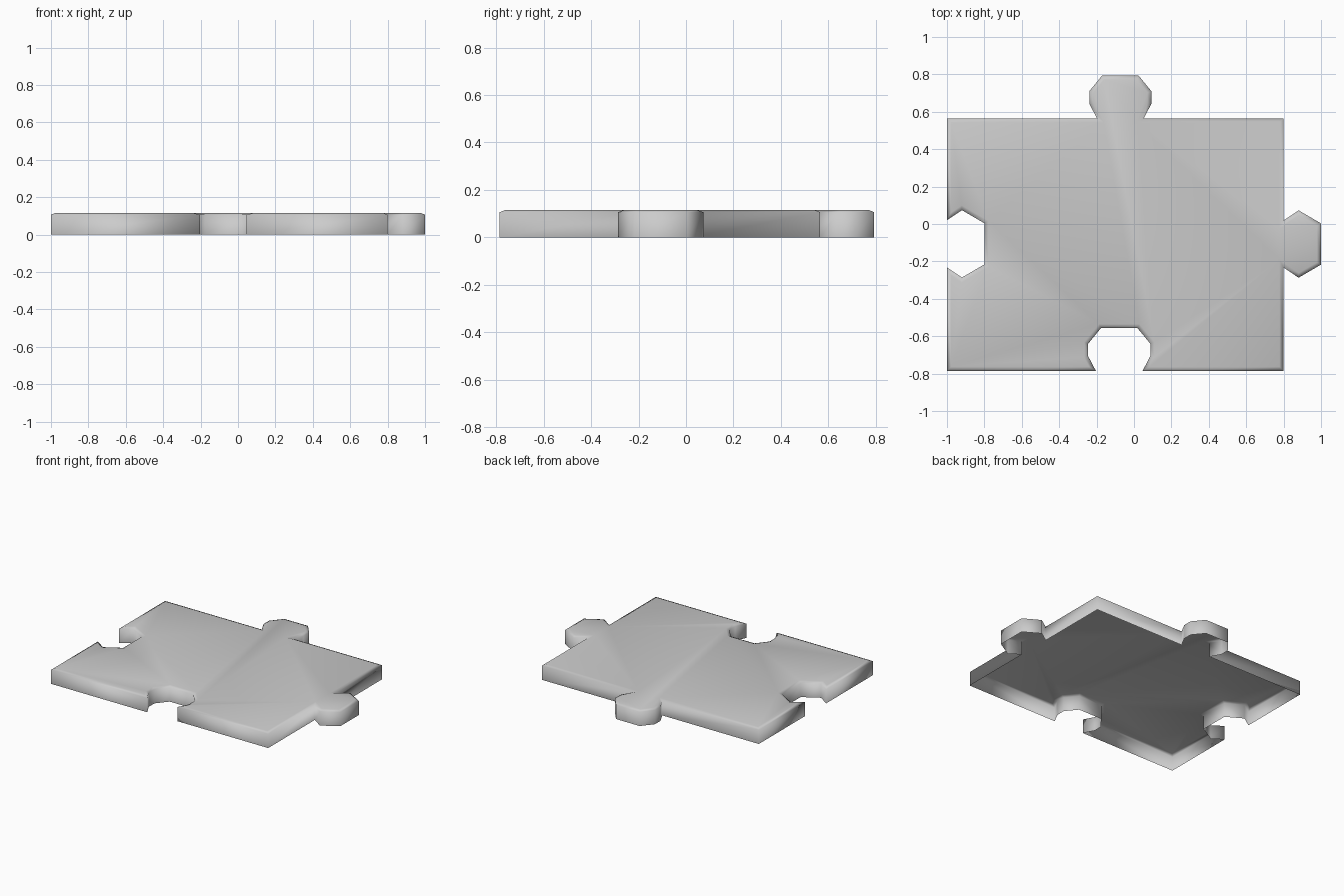
import bpy
import bmesh
from mathutils import Vector

cube = bpy.data.objects.get("Cube")
if cube:
    bpy.data.objects.remove(cube, do_unlink=True)

WALL_TOP, TOP, RIM = 0.106, 0.115, 0.022
LEFT, RIGHT, FRONT, BACK = -1.0, 0.8, -0.785, 0.565

# Half profiles of the knobs: (distance along the edge, distance out of it)
LONG_KNOB = [(0.125, 0), (0.166, 0.078), (0.166, 0.145), (0.098, 0.228)]
SIDE_KNOB = [(0.126, 0), (0.18, 0.08), (0.11, 0.2)]


def knob(centre, along, out, half):
    """Mirrored knob outline, listed in the direction of travel."""
    points = [(-a, d) for a, d in half] + [(a, d) for a, d in reversed(half)]
    c, u, v = Vector(centre), Vector(along), Vector(out)
    return [c + u * a + v * d for a, d in points]


# Outline, counter-clockwise: two sockets and two tabs between the corners
outline = [Vector((LEFT, FRONT))]
outline += knob((-0.079, FRONT), (1, 0), (0, 1), LONG_KNOB)
outline += [Vector((RIGHT, FRONT))]
outline += knob((RIGHT, -0.107), (0, 1), (1, 0), SIDE_KNOB)
outline += [Vector((RIGHT, BACK))]
outline += knob((-0.073, BACK), (-1, 0), (0, 1), LONG_KNOB)
outline += [Vector((LEFT, BACK))]
outline += knob((LEFT, -0.106), (0, -1), (1, 0), SIDE_KNOB)

# Open-bottomed shell: walls, then a shallow chamfer around the top
bm = bmesh.new()
low = [bm.verts.new((p.x, p.y, 0)) for p in outline]
high = [bm.verts.new((p.x, p.y, WALL_TOP)) for p in outline]
count = len(outline)
for i in range(count):
    j = (i + 1) % count
    bm.faces.new((low[i], low[j], high[j], high[i]))
top = bm.faces.new(high)
bm.normal_update()
bmesh.ops.inset_region(bm, faces=[top], thickness=RIM, use_even_offset=True)
for v in top.verts:
    v.co.z = TOP
bm.normal_update()
for face in bm.faces:
    face.smooth = True

mesh = bpy.data.meshes.new("puzzle_piece")
bm.to_mesh(mesh)
bm.free()
piece = bpy.data.objects.new("puzzle_piece", mesh)
bpy.context.collection.objects.link(piece)

# Plain grey
colour = (0.6, 0.6, 0.6, 1)
grey = bpy.data.materials.new("light_grey")
grey.use_nodes = True
grey.diffuse_color = colour
grey.node_tree.nodes["Principled BSDF"].inputs["Base Color"].default_value = colour
mesh.materials.append(grey)
